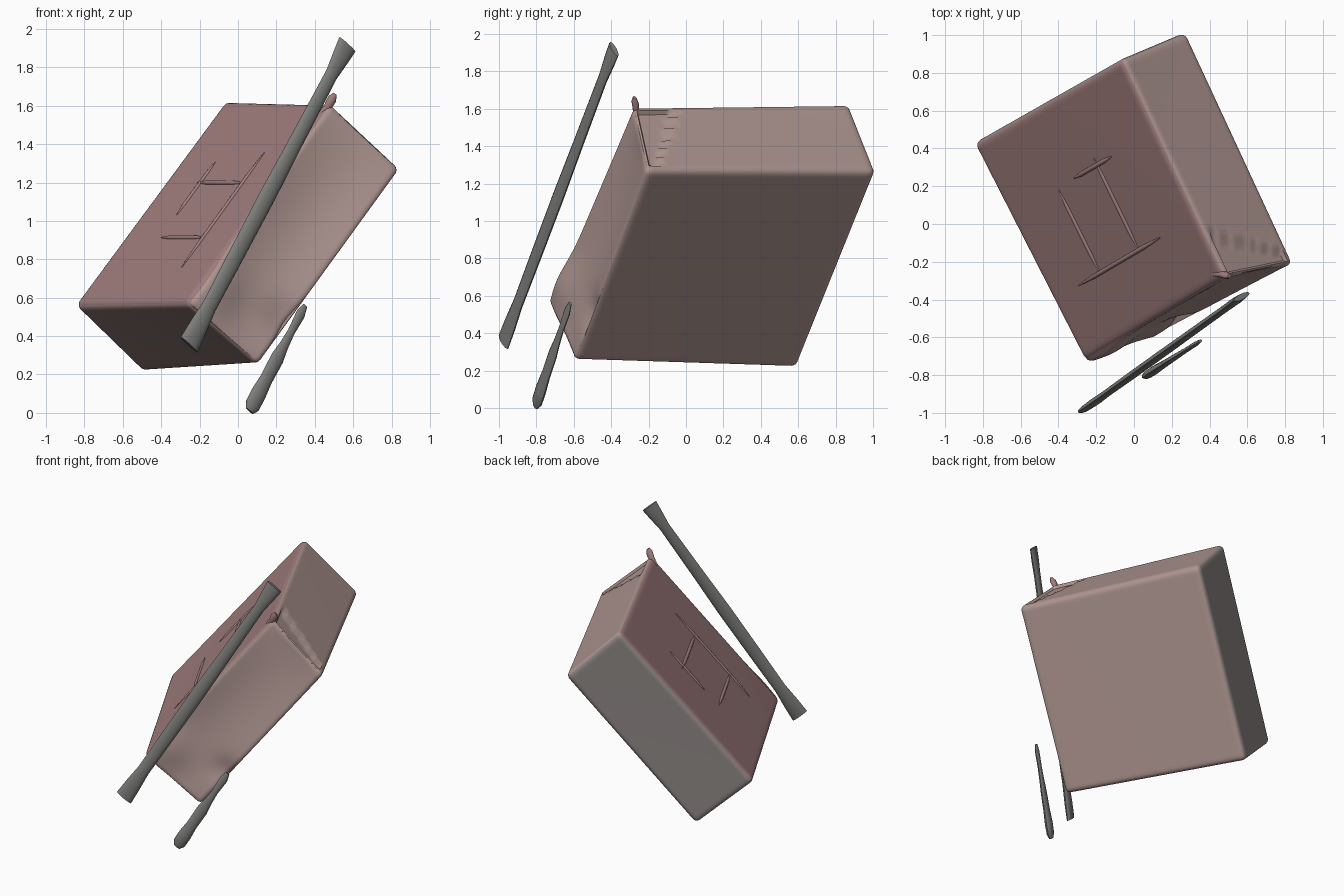
import bpy, bmesh, math
from mathutils import Vector

if "Cube" in bpy.data.objects:
    bpy.data.objects.remove(bpy.data.objects["Cube"])

# Box corners, addressed by (a along front axis, b down the slope, c through thickness)
CORNERS = {
    (0, 0, 0): (-0.065, 0.875, 1.63), (0, 0, 1): (0.28, 1.02, 1.265),
    (1, 0, 0): (0.48, -0.285, 1.615), (1, 0, 1): (0.85, -0.21, 1.27),
    (0, 1, 0): (-0.855, 0.425, 0.56), (0, 1, 1): (-0.495, 0.595, 0.21),
    (1, 1, 0): (-0.265, -0.73, 0.57), (1, 1, 1): (0.11, -0.60, 0.25)}
SIZE = (1.27, 1.38, 0.50)
U = Vector((0.44, -0.90, 0.0)).normalized()
V = Vector((-0.76, -0.42, -1.04)).normalized()
W = U.cross(V).normalized()
if W.z > 0:
    W = -W


def place(a, b, c):
    p = Vector()
    for (i, j, k), v in CORNERS.items():
        p += Vector(v) * ((a if i else 1 - a) * (b if j else 1 - b) * (c if k else 1 - c))
    return p


def rounded(abc, r):
    q = Vector(t * s for t, s in zip(abc, SIZE))
    inner = Vector(min(max(t, r), s - r) for t, s in zip(q, SIZE))
    q = inner + (q - inner).normalized() * r
    return [t / s for t, s in zip(q, SIZE)]


def material(name, rgb):
    m = bpy.data.materials.new(name)
    m.diffuse_color = (*rgb, 1)
    m.use_nodes = True
    m.node_tree.nodes["Principled BSDF"].inputs["Base Color"].default_value = m.diffuse_color
    return m


rose = material("rose", (0.36, 0.21, 0.21))
blush = material("blush", (0.42, 0.30, 0.28))
grey = material("warm_grey", (0.30, 0.27, 0.26))
pole_grey = material("pole_grey", (0.20, 0.20, 0.19))


def finish(name, bm, mats):
    bmesh.ops.recalc_face_normals(bm, faces=bm.faces)
    me = bpy.data.meshes.new(name)
    bm.to_mesh(me)
    bm.free()
    for m in mats:
        me.materials.append(m)
    ob = bpy.data.objects.new(name, me)
    bpy.context.collection.objects.link(ob)
    for o in bpy.context.selected_objects:
        o.select_set(False)
    ob.select_set(True)
    bpy.context.view_layer.objects.active = ob
    bpy.ops.object.shade_smooth_by_angle(angle=math.radians(50))
    return ob


def bump(x, y, cx, cy, sx, sy):
    return math.exp(-((x - cx) / sx) ** 2 - ((y - cy) / sy) ** 2)


# Tilted box with rounded edges, a sagging front side and a sunken corner fold
bm = bmesh.new()
bmesh.ops.create_cube(bm, size=1)
bmesh.ops.subdivide_edges(bm, edges=bm.edges[:], cuts=39, use_grid_fill=True)
for f in bm.faces:
    m = f.calc_center_median()
    f.material_index = 2 if m.x < -0.499 else 0 if m.z < -0.499 else 1
for v in bm.verts:
    # cosine spacing packs the grid lines towards the rounded edges
    a, b, c = (0.5 + 0.5 * math.sin(math.pi * max(-0.5, min(0.5, t))) for t in v.co)
    p = place(*rounded((a, b, c), 0.035))
    if a > 0.9999:
        sag = math.sin(math.pi * c) * max(0, math.sin(math.pi * b)) ** 0.5
        p += U * (-0.035 * sag + 0.035 * bump(b, c, 0.88, 0.18, 0.12, 0.3)
                  - 0.04 * bump(b, c, 0.78, 1.0, 0.07, 0.25))
    if b < 0.0001 and 0.8 + 0.16 * c < a < 0.985 and 0.08 < c < 0.92:
        p += V * 0.02
    v.co = p
finish("soft_box", bm, [rose, blush, grey])


# Flattened bar: stations of (point, half width, half thickness)
def bar(name, stations, wide, thin, mat):
    bm = bmesh.new()
    rings = []
    for p, hw, ht in stations:
        rings.append([bm.verts.new(Vector(p) + wide * hw * math.cos(t) + thin * ht * math.sin(t))
                      for t in (math.tau * i / 12 for i in range(12))])
    for r, s in zip(rings, rings[1:]):
        for i in range(12):
            j = (i + 1) % 12
            bm.faces.new((r[i], r[j], s[j], s[i]))
    bm.faces.new(rings[0])
    bm.faces.new(rings[-1])
    return finish(name, bm, [mat])


def along(p, q, profile):
    p, q = Vector(p), Vector(q)
    return [(p.lerp(q, t), hw, ht) for t, hw, ht in profile]


# Two loose poles in front of the box
bar("long_pole", along((-0.255, -0.975, 0.355), (0.57, -0.385, 1.92),
    [(0, .062, .018), (.06, .055, .022), (.13, .043, .020), (.3, .046, .022), (.5, .048, .022),
     (.68, .042, .021), (.9, .038, .020), (.96, .052, .021), (1, .060, .016)]), W, U, pole_grey)
bar("short_pole", along((0.06, -0.805, 0.01), (0.35, -0.62, 0.56),
    [(0, .025, .012), (.05, .045, .022), (.16, .046, .024), (.3, .038, .02), (.5, .040, .017),
     (.62, .028, .015), (.75, .022, .013), (.92, .028, .013), (1, .014, .008)]), W, U, pole_grey)

# Small peg at the upper corner
bar("corner_peg", along((0.43, -0.26, 1.53), (0.505, -0.275, 1.66),
    [(0, .03, .02), (.5, .022, .018), (.8, .026, .02), (1, .012, .01)]), W, U, rose)

# Raised handle seams on the sloped face: (a, b) to (a, b)
SEAMS = [((0.30, 0.40), (0.72, 0.40)), ((0.34, 0.67), (0.72, 0.67)),
         ((0.72, 0.25), (0.72, 0.82)), ((0.33, 0.30), (0.33, 0.56))]
for i, (s, e) in enumerate(SEAMS):
    p, q = place(*s, 0), place(*e, 0)
    side = (q - p).cross(W).normalized()
    bar(f"handle_seam_{i + 1}", along(p, q, [(0, .003, .003), (.2, .012, .01), (.8, .012, .01), (1, .003, .003)]),
        side, W, rose)
